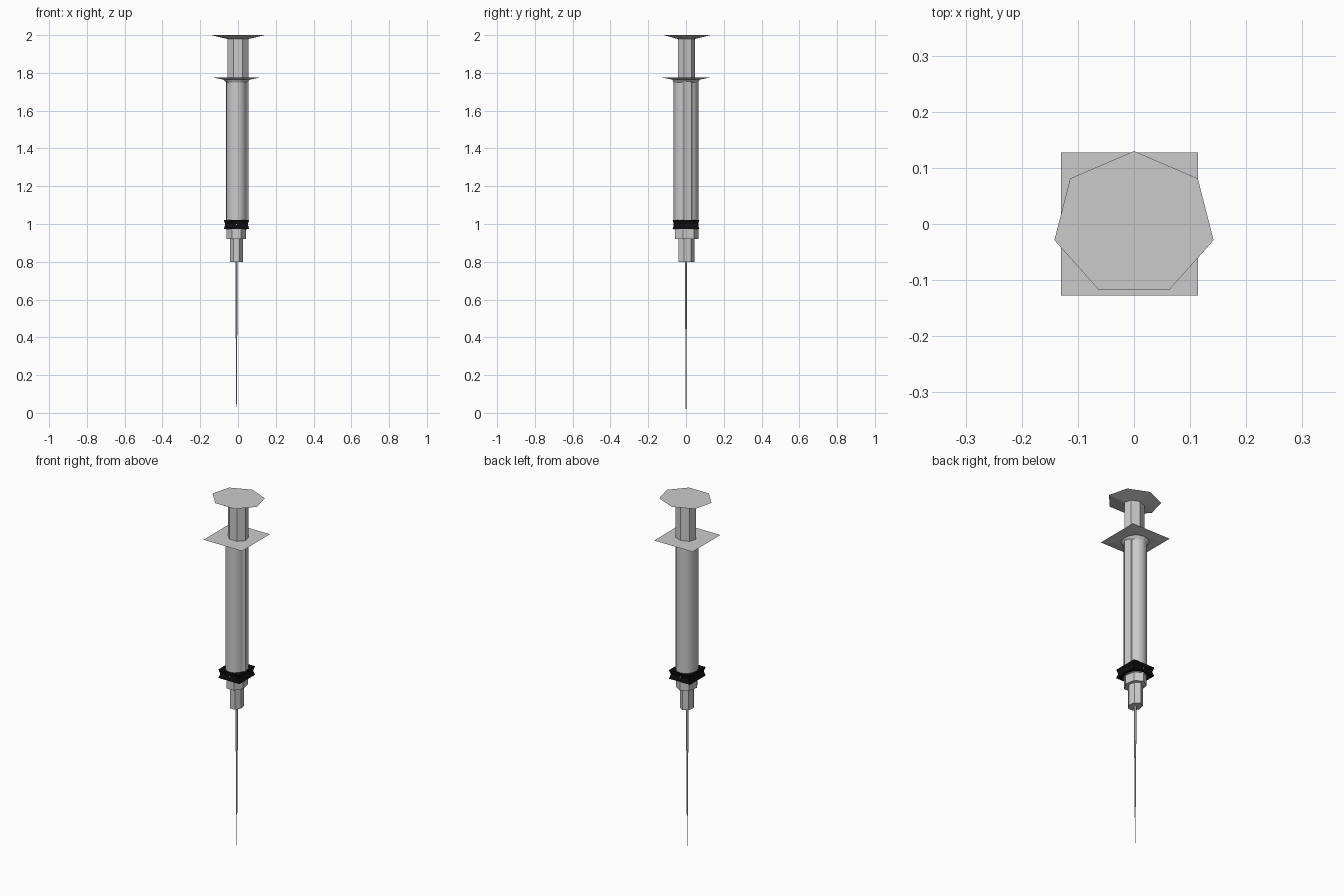
import bpy, bmesh
from math import pi, cos, sin

if "Cube" in bpy.data.objects:
    bpy.data.objects.remove(bpy.data.objects["Cube"])

CX = -0.008  # the barrel axis sits slightly left of the plunger axis


def loft(name, rings, sides, start=pi / 2, cx=CX, smooth=False, color=None):
    """Stack of elliptical n-gon rings (rx, ry, z), capped at both ends."""
    bm = bmesh.new()
    loops = []
    for rx, ry, z in rings:
        loops.append([bm.verts.new((cx + rx * cos(start + 2 * pi * i / sides),
                                    ry * sin(start + 2 * pi * i / sides), z))
                      for i in range(sides)])
    for a, b in zip(loops, loops[1:]):
        for i in range(sides):
            j = (i + 1) % sides
            bm.faces.new((a[i], a[j], b[j], b[i]))
    bm.faces.new(loops[0])
    bm.faces.new(loops[-1])
    bmesh.ops.recalc_face_normals(bm, faces=bm.faces)
    me = bpy.data.meshes.new(name)
    bm.to_mesh(me)
    bm.free()
    ob = bpy.data.objects.new(name, me)
    bpy.context.collection.objects.link(ob)
    if color:
        mat = bpy.data.materials.new(name)
        mat.diffuse_color = color
        mat.use_nodes = True
        mat.node_tree.nodes["Principled BSDF"].inputs["Base Color"].default_value = mat.diffuse_color
        me.materials.append(mat)
    if smooth:
        bpy.ops.object.select_all(action='DESELECT')
        ob.select_set(True)
        bpy.context.view_layer.objects.active = ob
        bpy.ops.object.shade_smooth_by_angle()
    return ob


S = 2 ** 0.5  # square half-width to corner radius

# Plunger: seven-sided rod with a flared thumb rest
loft("plunger_rod", [(0.057, 0.048, 1.02), (0.057, 0.048, 1.985)], 7, cx=0)
loft("thumb_rest", [(0.06, 0.05, 1.98), (0.1455, 0.13, 2.0)], 7, cx=0)

# Finger flange: thin square plate over a small tapered collar
loft("finger_flange", [(0.078 * S, 0.08 * S, 1.766), (0.122 * S, 0.127 * S, 1.775)], 4, pi / 4)
loft("flange_collar", [(0.056, 0.065, 1.75), (0.07, 0.074, 1.766)], 16)

# Barrel
loft("barrel", [(0.056, 0.065, 0.97), (0.056, 0.065, 1.76)], 16, smooth=True)

# Black square gasket with a pinched waist
loft("gasket", [(0.067 * S, 0.071 * S, 0.973), (0.060 * S, 0.064 * S, 0.997),
                (0.067 * S, 0.071 * S, 1.022)], 4, pi / 4, color=(0.004, 0.004, 0.004, 1))

# Nozzle and needle hub
loft("nozzle", [(0.053, 0.066, 0.92), (0.053, 0.066, 0.98)], 7)
loft("needle_hub", [(0.035, 0.044, 0.80), (0.035, 0.044, 0.93)], 7)

# Needle tapering to a point
loft("needle", [(0.0012, 0.0012, 0.0), (0.005, 0.004, 0.45), (0.007, 0.006, 0.81)], 6)
